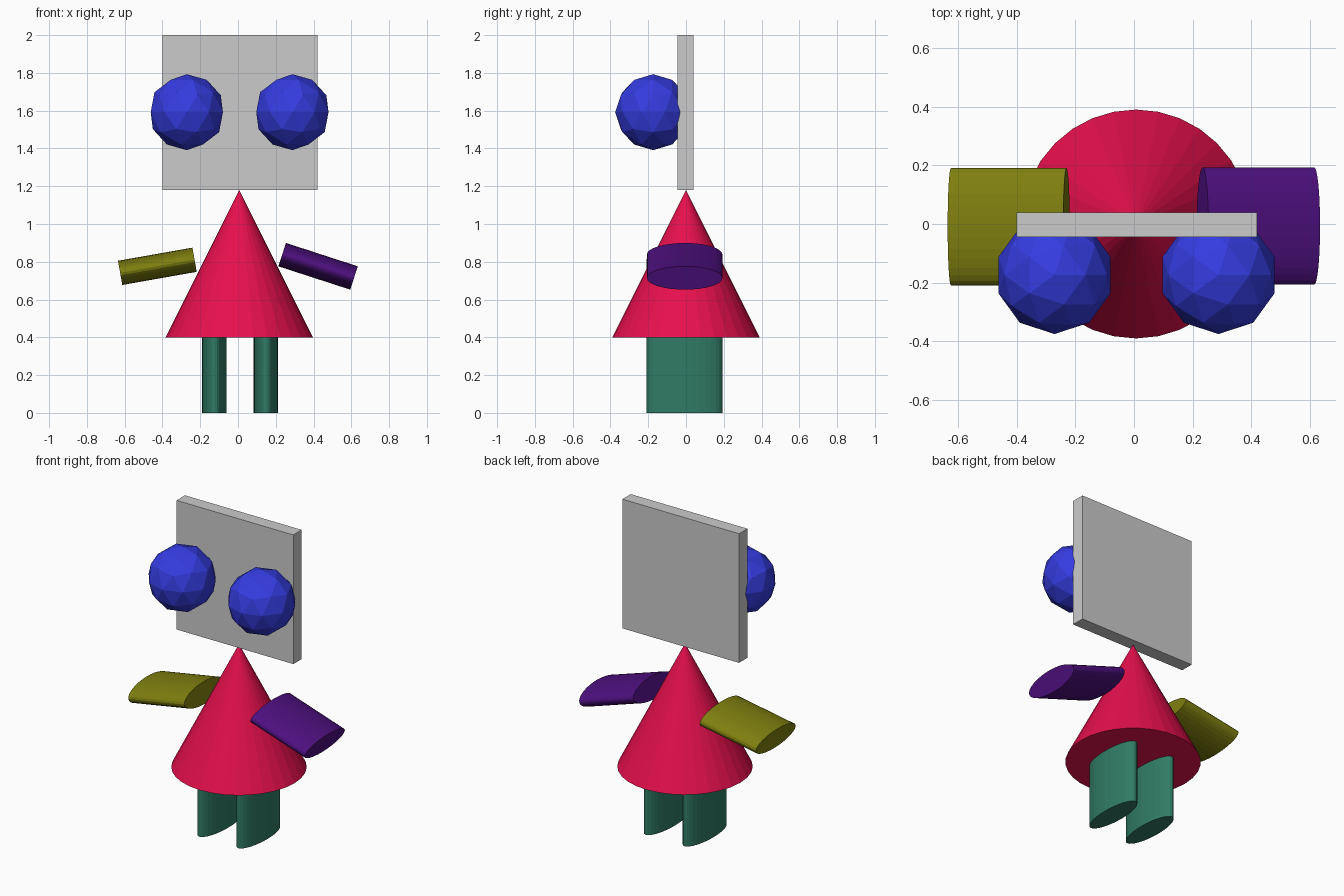
import bpy, math

if "Cube" in bpy.data.objects:
    bpy.data.objects.remove(bpy.data.objects["Cube"])

# Materials (linear colours)
def mat(name, rgb):
    m = bpy.data.materials.new(name)
    m.diffuse_color = (*rgb, 1.0)
    m.use_nodes = True
    m.node_tree.nodes["Principled BSDF"].inputs["Base Color"].default_value = m.diffuse_color
    return m

GREY = mat("grey", (0.60, 0.60, 0.60))
BLUE = mat("blue", (0.035, 0.045, 0.75))
RED = mat("crimson", (0.80, 0.005, 0.075))
GREEN = mat("green", (0.03, 0.20, 0.13))
OLIVE = mat("olive", (0.21, 0.21, 0.005))
PURPLE = mat("purple", (0.075, 0.005, 0.21))

def finish(name, material):
    o = bpy.context.object
    o.name = name
    o.data.materials.append(material)
    return o

# Flattened cylinder used for limbs: 0.13 thick in x, 0.40 deep in y
def limb(name, material, loc, tilt=0.0):
    bpy.ops.mesh.primitive_cylinder_add(vertices=32, radius=0.2, depth=0.4,
                                        location=loc, rotation=(0, tilt, 0))
    finish(name, material).scale = (0.325, 1, 1)

# Head plate
bpy.ops.mesh.primitive_cube_add(size=1, location=(0.01, -0.003, 1.59))
finish("head_plate", GREY).scale = (0.82, 0.084, 0.82)

# Eyes
for side, x in (("left", -0.271), ("right", 0.288)):
    bpy.ops.mesh.primitive_ico_sphere_add(subdivisions=2, radius=0.201,
                                          location=(x, -0.174, 1.592))
    finish(side + "_eye", BLUE)

# Body
bpy.ops.mesh.primitive_cone_add(vertices=32, radius1=0.39, radius2=0, depth=0.78,
                                location=(0.007, 0, 0.79))
finish("body", RED)

# Legs
for side, x in (("left", -0.125), ("right", 0.148)):
    limb(side + "_leg", GREEN, (x, -0.008, 0.2))

# Arms
limb("left_arm", OLIVE, (-0.427, -0.009, 0.776), math.radians(90 - 10))
limb("right_arm", PURPLE, (0.424, -0.007, 0.776), math.radians(90 + 18))
